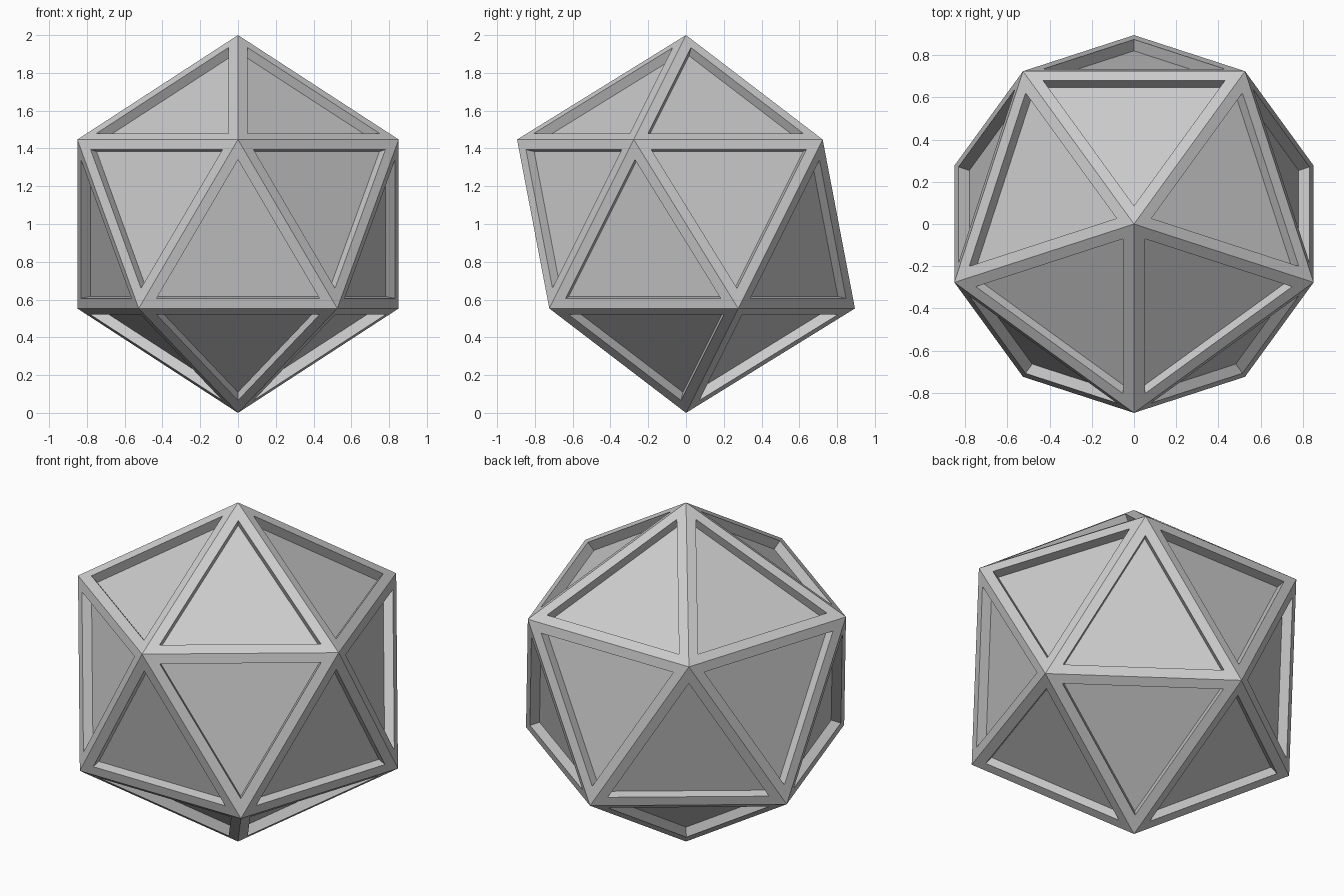
import bpy, bmesh
from math import sin, cos, pi, sqrt

if "Cube" in bpy.data.objects:
    bpy.data.objects.remove(bpy.data.objects["Cube"])

RIM, DEPTH = 0.0545, 0.055

# Icosahedron of radius 1: two poles and two staggered rings of five
bm = bmesh.new()
ring_r, ring_z = 2 / sqrt(5), 1 / sqrt(5)
points = [(0, 0, 2), (0, 0, 0)]
for side in (-1, 1):
    for k in range(5):
        a = side * pi / 2 + k * 2 * pi / 5
        points.append((ring_r * cos(a), ring_r * sin(a), 1 - side * ring_z))
for p in points:
    bm.verts.new(p)
bmesh.ops.convex_hull(bm, input=bm.verts[:])
bmesh.ops.recalc_face_normals(bm, faces=bm.faces[:])

# Frame border on each face, then a straight-walled recessed panel
panels = bm.faces[:]
bmesh.ops.inset_individual(bm, faces=panels, thickness=RIM, use_even_offset=True)
sunk = bmesh.ops.extrude_discrete_faces(bm, faces=panels)["faces"]
for f in sunk:
    f.normal_update()
    bmesh.ops.translate(bm, verts=f.verts[:], vec=f.normal * -DEPTH)
bm.normal_update()

mesh = bpy.data.meshes.new("panelled_icosahedron")
bm.to_mesh(mesh)
bm.free()
bpy.context.collection.objects.link(bpy.data.objects.new("panelled_icosahedron", mesh))
